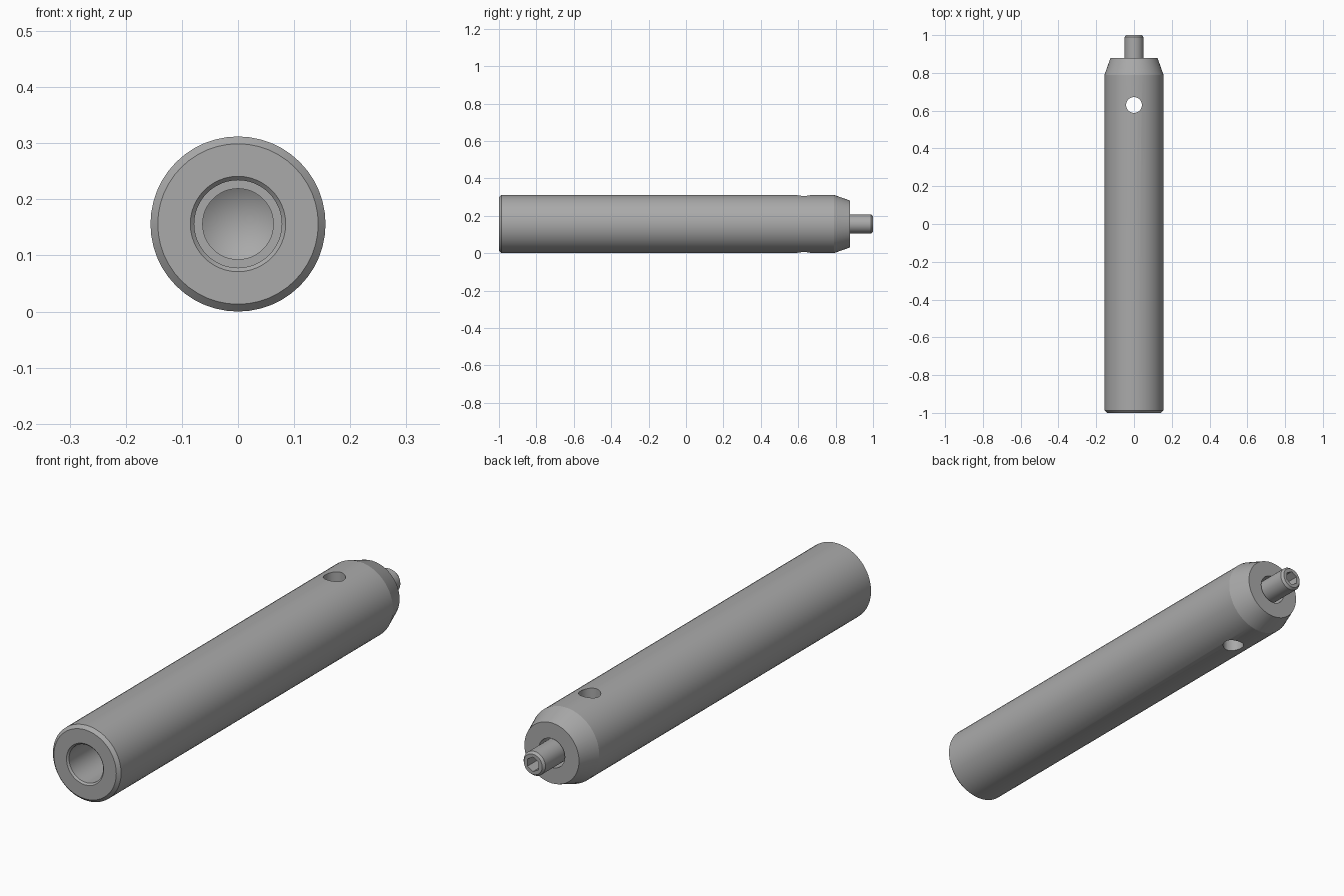
import bpy, bmesh, math
from mathutils import Matrix

if "Cube" in bpy.data.objects:
    bpy.data.objects.remove(bpy.data.objects["Cube"])

AXIS_Z = 0.156
SEGS = 48

steel = bpy.data.materials.new("grey steel")
steel.diffuse_color = (0.40, 0.40, 0.40, 1)
steel.use_nodes = True
steel.node_tree.nodes["Principled BSDF"].inputs["Base Color"].default_value = steel.diffuse_color


def lathe(name, profile, segs=SEGS):
    """Revolve (radius, y) points about the long axis; radius 0 makes a pole."""
    bm = bmesh.new()
    rings = []
    for r, y in profile:
        if r == 0:
            rings.append([bm.verts.new((0, y, AXIS_Z))])
        else:
            rings.append([bm.verts.new((r * math.cos(2 * math.pi * i / segs), y,
                                        AXIS_Z + r * math.sin(2 * math.pi * i / segs)))
                          for i in range(segs)])
    for a, b in zip(rings, rings[1:]):
        for i in range(segs):
            j = (i + 1) % segs
            quad = [a[i % len(a)], a[j % len(a)], b[j % len(b)], b[i % len(b)]]
            bm.faces.new(list(dict.fromkeys(quad)))
    bmesh.ops.recalc_face_normals(bm, faces=bm.faces)
    return finish(name, bm)


def finish(name, bm):
    mesh = bpy.data.meshes.new(name)
    bm.to_mesh(mesh)
    bm.free()
    mesh.materials.append(steel)
    ob = bpy.data.objects.new(name, mesh)
    bpy.context.collection.objects.link(ob)
    return ob


def cut(target, cutter):
    """Subtract a hidden cutter and apply the result."""
    mod = target.modifiers.new("cut", 'BOOLEAN')
    mod.operation = 'DIFFERENCE'
    mod.solver = 'EXACT'
    mod.object = cutter
    bpy.context.view_layer.objects.active = target
    bpy.ops.object.modifier_apply(modifier=mod.name)
    bpy.data.objects.remove(cutter)


def prism(name, radius, depth, segs, matrix):
    bm = bmesh.new()
    bmesh.ops.create_cone(bm, cap_ends=True, segments=segs, radius1=radius,
                          radius2=radius, depth=depth, matrix=matrix)
    ob = finish(name, bm)
    ob.hide_render = True
    return ob


# Rod: stepped front bore with drill point, chamfered ends, rear recess
rod = lathe("rod_body", [
    (0, -0.36), (0.063, -0.40), (0.063, -0.50), (0.078, -0.50),
    (0.078, -0.993), (0.085, -1.0), (0.143, -1.0), (0.156, -0.987),
    (0.156, 0.79), (0.125, 0.878), (0.060, 0.878), (0.060, 0.80), (0, 0.80)])

# Cross hole through the rod near the rear
cut(rod, prism("cross_hole_cutter", 0.042, 0.6, 32,
               Matrix.Translation((0, 0.63, AXIS_Z))))

# Rear pin with a hexagonal socket
pin = lathe("rear_pin", [
    (0, 0.80), (0.050, 0.80), (0.050, 0.99), (0.042, 1.0), (0, 1.0)], 32)
cut(pin, prism("socket_cutter", 0.03, 0.14, 6,
               Matrix.Translation((0, 1.0, AXIS_Z)) @ Matrix.Rotation(math.pi / 2, 4, 'X')))

# Smooth round walls, sharp rims
for ob in (rod, pin):
    bpy.ops.object.select_all(action='DESELECT')
    ob.select_set(True)
    bpy.context.view_layer.objects.active = ob
    bpy.ops.object.shade_smooth_by_angle(angle=math.radians(17))
